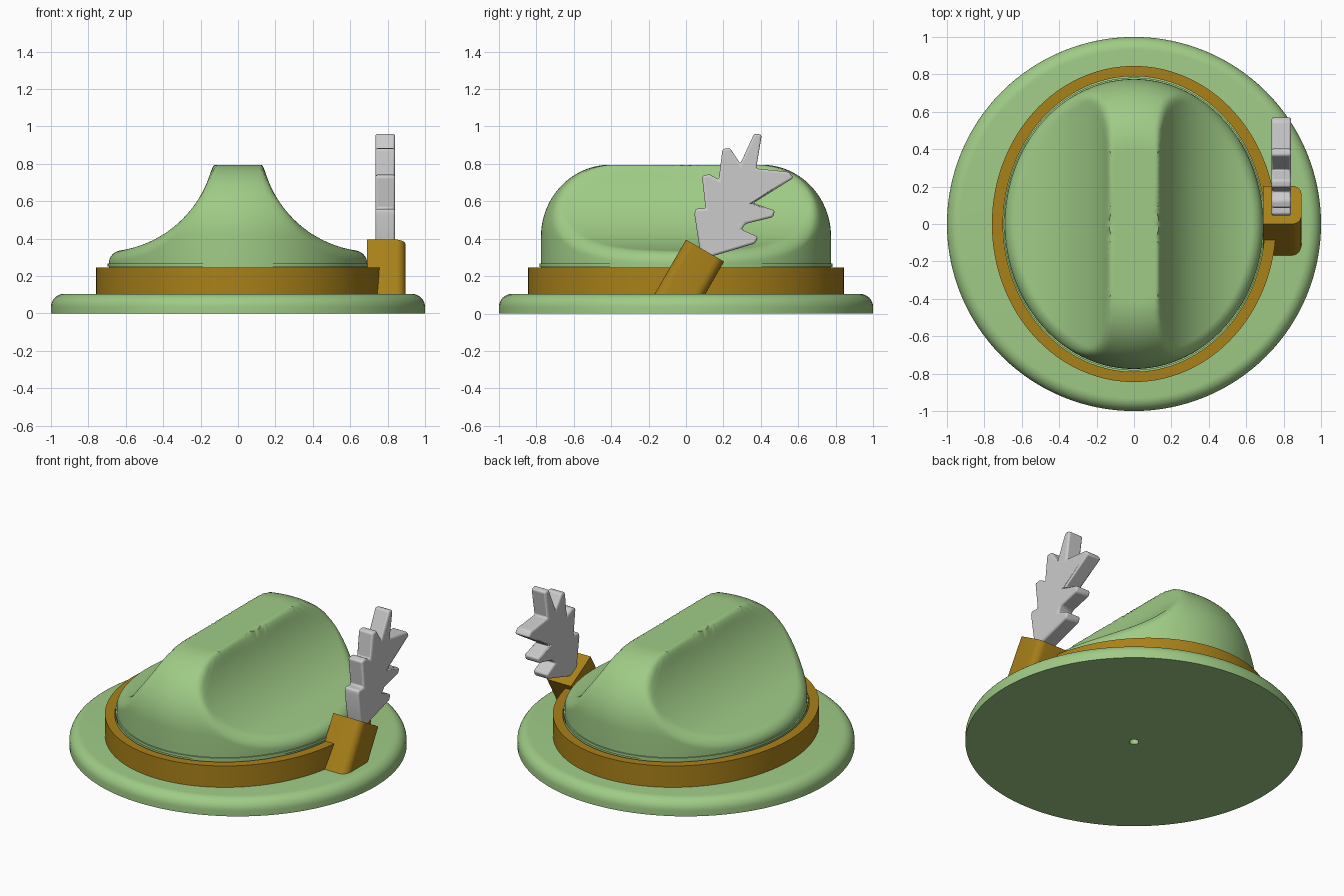
import bpy, bmesh, math

if "Cube" in bpy.data.objects:
    bpy.data.objects.remove(bpy.data.objects["Cube"])

def material(name, rgb):
    m = bpy.data.materials.new(name)
    m.diffuse_color = (*rgb, 1)
    m.use_nodes = True
    m.node_tree.nodes["Principled BSDF"].inputs["Base Color"].default_value = m.diffuse_color
    return m

GREEN = material("green_felt", (0.35, 0.60, 0.24))
GOLD = material("gold_band", (0.40, 0.22, 0.01))

def make(name, verts, faces, mat=None, angle=35):
    me = bpy.data.meshes.new(name)
    me.from_pydata(verts, [], faces)
    bm = bmesh.new()
    bm.from_mesh(me)
    bmesh.ops.recalc_face_normals(bm, faces=bm.faces)
    bm.to_mesh(me)
    bm.free()
    ob = bpy.data.objects.new(name, me)
    bpy.context.collection.objects.link(ob)
    if mat:
        me.materials.append(mat)
    bpy.ops.object.select_all(action='DESELECT')
    ob.select_set(True)
    bpy.context.view_layer.objects.active = ob
    bpy.ops.object.shade_smooth_by_angle(angle=math.radians(angle))
    return ob

def bridge(rings, n, loop=False):
    pairs = rings if loop else rings - 1
    return [(i * n + j, i * n + (j + 1) % n,
             (i + 1) % rings * n + (j + 1) % n, (i + 1) % rings * n + j)
            for i in range(pairs) for j in range(n)]

def lathe(name, profile, mat, n=128):
    # closed profile of (x radius, y radius, z)
    verts = [(rx * math.cos(2 * math.pi * j / n), ry * math.sin(2 * math.pi * j / n), z)
             for rx, ry, z in profile for j in range(n)]
    return make(name, verts, bridge(len(profile), n, True), mat)

# Brim: disc with a rounded upper rim and a small centre hole
rim = [(0.93 + 0.07 * math.sin(a), 0.035 + 0.07 * math.cos(a))
       for a in [math.pi / 2 * k / 8 for k in range(9)]]
brim = [(0.028, 0.0), (0.028, 0.105)] + rim + [(1.0, 0.0)]
lathe("brim", [(r, r, z) for r, z in brim], GREEN)

# Hat band: oval ring
lathe("hat_band", [(0.70, 0.79, 0.10), (0.76, 0.845, 0.10),
                   (0.76, 0.845, 0.245), (0.70, 0.79, 0.245)], GOLD)

# Crown: oval dome blended with a concave scoop along each side
A, B = 0.69, 0.775

def crown_height(x, y, d):
    u = max(0, 1 - d / 0.37)
    dome = 0.41 + 0.385 * math.sqrt(1 - u * u)
    q = 0.36 - (0.72 - abs(x)) ** 2
    scoop = 0.93 - math.sqrt(q) if q > 0 else 1.0
    v = max(0, 1 - d / 0.06)
    scoop -= 0.06 * (1 - math.sqrt(1 - v * v))
    k = 0.05
    h = max(k - abs(dome - scoop), 0) / k
    return min(dome, scoop) - h * h * k / 4

N, R = 160, 56
dirs = [(math.cos(2 * math.pi * j / N), math.sin(2 * math.pi * j / N)) for j in range(N)]
verts = [(A * s * c, B * s * t, z) for s, z in
         ((1.0, 0.10), (1.0, 0.25), (1.01, 0.25), (1.01, 0.267), (1.0, 0.267))
         for c, t in dirs]
for i in range(R):
    s = 1 - (i / R) ** 1.6
    for c, t in dirs:
        x, y = A * s * c, B * s * t
        edge = math.hypot(A * c, B * t)
        verts.append((x, y, crown_height(x, y, (1 - s) * edge)))
faces = bridge(R + 5, N)
top = len(verts)
verts.append((0, 0, crown_height(0, 0, 1)))
faces += [(top - N + j, top - N + (j + 1) % N, top) for j in range(N)]
faces.append(tuple(range(N)))
make("crown", verts, faces, GREEN, 50)

# Feather holder: slanted block with rounded outer corners, cut level on the brim
W, x0, x1, r = 0.235, 0.69, 0.895, 0.05
section = [(0, x0)]
for cu, start in ((r, math.pi), (W - r, math.pi / 2)):
    for k in range(7):
        a = start - math.pi / 2 * k / 6
        section.append((cu + r * math.cos(a), x1 - r + r * math.sin(a)))
section.append((W, x0))
tops = [(x, 0.866 * u, 0.395 - 0.5 * u) for u, x in section]
feet = [(x, y - (z - 0.10) * 0.5774, 0.10) for x, y, z in tops]
n = len(section)
make("feather_holder", tops + feet,
     bridge(2, n) + [tuple(range(n)), tuple(range(n, 2 * n))], GOLD)

# Feather: extruded jagged outline with softened edges
outline = [(0.12, 0.30), (0.37, 0.375), (0.385, 0.41), (0.295, 0.45), (0.32, 0.48),
           (0.465, 0.515), (0.475, 0.55), (0.36, 0.59), (0.575, 0.725), (0.55, 0.757),
           (0.375, 0.775), (0.405, 0.955), (0.365, 0.963), (0.29, 0.80),
           (0.235, 0.885), (0.195, 0.88), (0.175, 0.715), (0.125, 0.745),
           (0.085, 0.735), (0.105, 0.56), (0.05, 0.56), (0.045, 0.53), (0.075, 0.33)]
n = len(outline)
feather = make("feather", [(x, y, z) for x in (0.735, 0.84) for y, z in outline],
               bridge(2, n) + [tuple(range(n)), tuple(range(n, 2 * n))])
bev = feather.modifiers.new("soft_edges", 'BEVEL')
bev.width = 0.012
bev.segments = 3
bev.limit_method = 'ANGLE'
